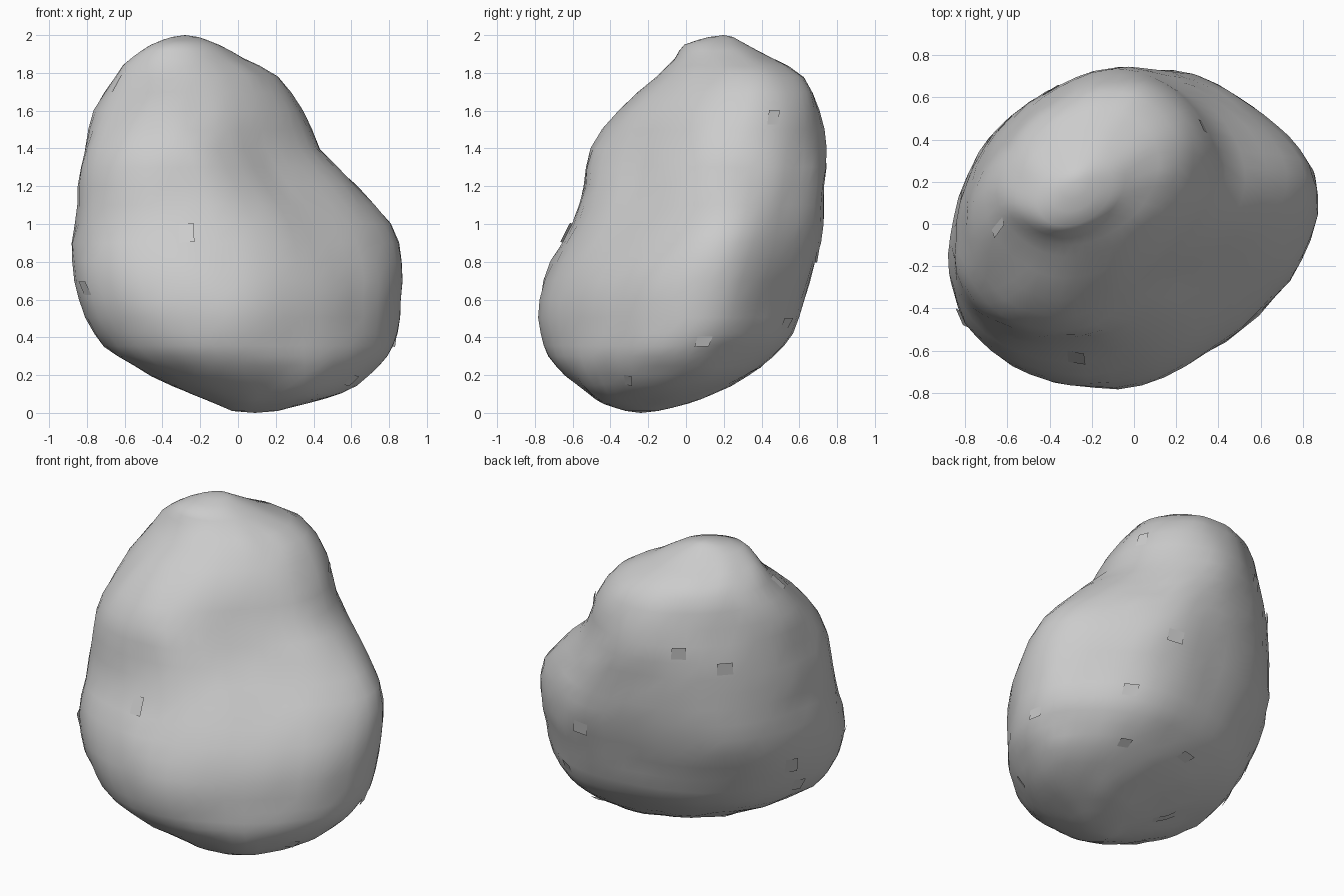
import bpy, bmesh, math, random
from mathutils import Vector, noise

cube = bpy.data.objects.get("Cube")
if cube:
    bpy.data.objects.remove(cube, do_unlink=True)

random.seed(4)
SEGMENTS = 48
LEAN = .25  # skews every cross-section along the back-right diagonal

# Cross-sections from bottom to top: height, left, right, front, back,
# then the fullness of the four corners: back-right, back-left, front-left,
# front-right (1 is a plain ellipse, less is a flattened corner)
SECTIONS = [
    (0.01, -.03, .21, -.32, -.15, 1, 1, 1, 1),
    (0.05, -.12, .37, -.44, .02, .92, 1, .95, 1.1),
    (0.1, -.24, .55, -.52, .14, .94, 1.02, .96, 1.1),
    (0.2, -.46, .7, -.64, .34, .94, 1.03, .98, 1.05),
    (0.3, -.64, .79, -.73, .46, .94, 1.06, .98, .99),
    (0.42, -.76, .85, -.77, .57, .94, 1.07, .98, .95),
    (0.6, -.84, .87, -.78, .63, .93, 1.08, .98, .94),
    (0.8, -.88, .87, -.71, .69, .92, 1.1, 1, .93),
    (1.0, -.86, .81, -.6, .73, .9, 1.09, 1.03, .88),
    (1.2, -.84, .63, -.54, .74, .91, 1.05, 1.05, .84),
    (1.4, -.81, .44, -.5, .74, .94, 1, 1.02, .87),
    (1.6, -.76, .35, -.36, .71, .97, .95, .96, .94),
    (1.78, -.65, .21, -.16, .63, .98, .98, .96, 1),
    (1.88, -.56, .03, -.06, .45, .98, 1, 1, 1),
    (1.95, -.46, -.1, -.01, .32, 1, 1, 1, 1),
    (1.99, -.35, -.21, .12, .25, 1, 1, 1, 1),
]


def blend(a, b, c, d):
    """Smooth midpoint between b and c."""
    return [(9 * (q + r) - p - s) / 16 for p, q, r, s in zip(a, b, c, d)]


def add_ring(bm, section):
    z, x0, x1, y0, y1, *corners = section
    center = Vector(((x0 + x1) / 2, (y0 + y1) / 2, z))
    rx, ry = (x1 - x0) / 2, (y1 - y0) / 2
    ring = []
    for i in range(SEGMENTS):
        t = math.tau * i / SEGMENTS
        corner = corners[4 * i // SEGMENTS]
        r = 1 + (corner - 1) * math.sin(2 * t) ** 2
        ring.append(bm.verts.new(center + r * Vector(
            (rx * math.cos(t - LEAN / 2), ry * math.sin(t + LEAN / 2), 0))))
    return ring


# Boulder body lofted through the sections
bm = bmesh.new()
rings = []
last = len(SECTIONS) - 1
for i, section in enumerate(SECTIONS):
    rings.append(add_ring(bm, section))
    if i < last:
        around = [SECTIONS[min(max(i + k, 0), last)] for k in (-1, 0, 1, 2)]
        rings.append(add_ring(bm, blend(*around)))
for low, high in zip(rings, rings[1:]):
    for i in range(SEGMENTS):
        j = (i + 1) % SEGMENTS
        bm.faces.new((low[i], low[j], high[j], high[i]))
for ring, tip in ((rings[0], (.09, -.24, 0)), (rings[-1], (-.28, .2, 2))):
    pole = bm.verts.new(tip)
    for i in range(SEGMENTS):
        bm.faces.new((ring[i], ring[(i + 1) % SEGMENTS], pole))
bmesh.ops.recalc_face_normals(bm, faces=bm.faces)
bm.normal_update()

# Weathered bumps, fading out at the two poles
for v, n in [(v, v.normal.copy()) for v in bm.verts]:
    fade = min(1, 6 * v.co.z, 6 * (2 - v.co.z))
    v.co += n * fade * (.008 * noise.noise(v.co * 3.2)
                        + .012 * noise.noise(v.co * 7))
bm.normal_update()

# Thin flakes: one edge lifted, the opposite edge sunk into the surface
sites = [f for f in bm.faces if len(f.verts) == 4 and f.calc_area() > .004]
for face in random.sample(sites, 16):
    n = face.normal.copy()
    side = random.randrange(4)
    corners = [v.co - n * .004 for v in face.verts]
    for k in (side, (side + 1) % 4):
        corners[k] += n * .016
    bm.faces.new([bm.verts.new(c) for c in corners])

mesh = bpy.data.meshes.new("boulder")
bm.to_mesh(mesh)
bm.free()
boulder = bpy.data.objects.new("boulder", mesh)
bpy.context.collection.objects.link(boulder)

# Plain grey stone
stone = bpy.data.materials.new("grey_stone")
stone.use_nodes = True
grey = (.6, .6, .6, 1)
stone.diffuse_color = grey
shader = next(n for n in stone.node_tree.nodes if n.type == 'BSDF_PRINCIPLED')
shader.inputs["Base Color"].default_value = grey
mesh.materials.append(stone)

bpy.ops.object.select_all(action='DESELECT')
boulder.select_set(True)
bpy.context.view_layer.objects.active = boulder
bpy.ops.object.shade_smooth_by_angle(angle=math.radians(50))
